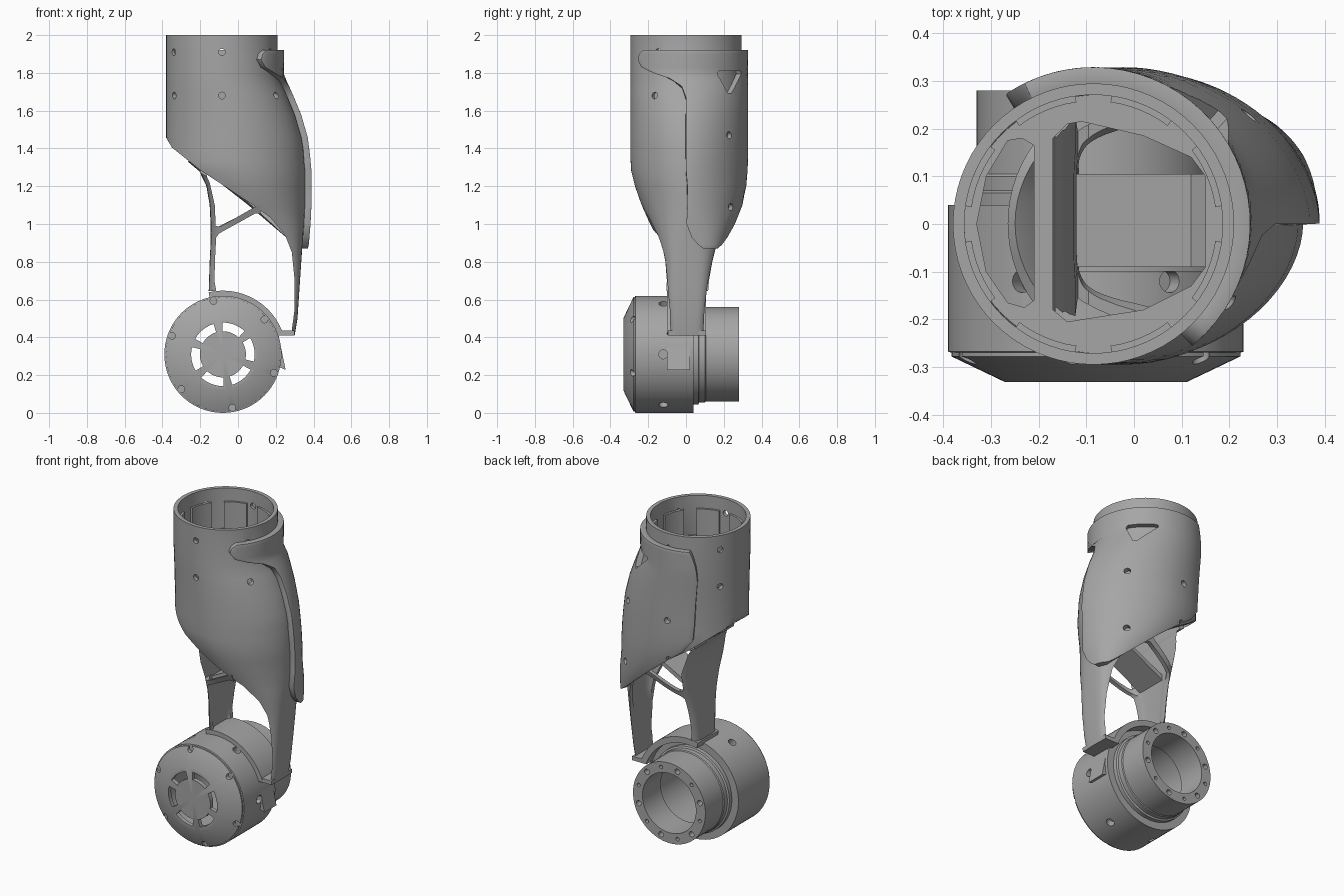
import bpy, bmesh
from math import sin, cos, radians, pi, copysign
from mathutils import Matrix, Vector

if "Cube" in bpy.data.objects:
    bpy.data.objects.remove(bpy.data.objects["Cube"])

grey = bpy.data.materials.new("mid_grey")
grey.use_nodes = True
grey.diffuse_color = (0.38, 0.38, 0.38, 1)
grey.node_tree.nodes["Principled BSDF"].inputs["Base Color"].default_value = (0.38, 0.38, 0.38, 1)

AX = -0.085          # tube axis in x
JX, JZ = -0.08, 0.31   # joint axis


def make(name, bm):
    bmesh.ops.recalc_face_normals(bm, faces=bm.faces)
    mesh = bpy.data.meshes.new(name)
    bm.to_mesh(mesh)
    bm.free()
    mesh.materials.append(grey)
    ob = bpy.data.objects.new(name, mesh)
    bpy.context.collection.objects.link(ob)
    return ob


def finish(ob, thick=0, cutters=(), bevel=0):
    """Solidify, bevel, cut, bake the result and shade it."""
    if thick:
        m = ob.modifiers.new("wall", "SOLIDIFY")
        m.thickness, m.offset = thick, -1
    if bevel:
        m = ob.modifiers.new("edge", "BEVEL")
        m.width, m.segments, m.angle_limit = bevel, 2, radians(50)
    for c in cutters:
        m = ob.modifiers.new("cut", "BOOLEAN")
        m.object, m.operation, m.solver = c, "DIFFERENCE", "EXACT"
    deps = bpy.context.evaluated_depsgraph_get()
    baked = bpy.data.meshes.new_from_object(ob.evaluated_get(deps))
    ob.modifiers.clear()
    ob.data = baked
    for c in cutters:
        bpy.data.objects.remove(c)
    bpy.ops.object.select_all(action="DESELECT")
    ob.select_set(True)
    bpy.context.view_layer.objects.active = ob
    bpy.ops.object.shade_smooth_by_angle(angle=radians(35))
    return ob


def add_prism(bm, pts, start, depth, matrix=Matrix()):
    """Polygon in local xy, extruded along local z."""
    f = bm.faces.new([bm.verts.new(matrix @ Vector((x, y, start))) for x, y in pts])
    ext = bmesh.ops.extrude_face_region(bm, geom=[f])["geom"]
    move = matrix.to_3x3() @ Vector((0, 0, depth))
    bmesh.ops.translate(bm, vec=move, verts=[v for v in ext if isinstance(v, bmesh.types.BMVert)])


def arc(r0, r1, a0, a1, n=12):
    ang = [radians(a0 + (a1 - a0) * i / n) for i in range(n + 1)]
    return [(r1 * cos(a), r1 * sin(a)) for a in ang] + [(r0 * cos(a), r0 * sin(a)) for a in reversed(ang)]


def circle(r, n=16):
    return [(r * cos(2 * pi * i / n), r * sin(2 * pi * i / n)) for i in range(n)]


# local xy -> world xz, local z -> world -y
FRONT = Matrix.Rotation(pi / 2, 4, "X")
JOINT = Matrix.Translation((JX, 0, JZ)) @ FRONT


def radial(az, z):
    """Local z points outward from the tube axis, local y points up."""
    return Matrix.Translation((AX, 0, z)) @ Matrix.Rotation(radians(az + 90), 4, "Z") @ FRONT


def front_prism(name, pts, y0, y1, base=FRONT):
    bm = bmesh.new()
    add_prism(bm, pts, -y1, y1 - y0, base)
    return make(name, bm)


def radial_holes(spots, r, start=0.15):
    bm = bmesh.new()
    for az, z in spots:
        add_prism(bm, circle(r), start, 0.5, radial(az, z))
    return make("holes", bm)


# Leg sections: height, strut left, right, front, back
ROWS = [(2, -.38, .21, -.295, .295), (1.79, -.38, .21, -.295, .295), (1.7, -.38, .25, -.295, .295),
        (1.58, -.38, .3, -.295, .295), (1.46, -.38, .335, -.295, .295), (1.4, -.345, .345, -.295, .295),
        (1.33, -.265, .35, -.293, .295), (1.28, -.205, .355, -.29, .292), (1.2, -.167, .355, -.27, .285),
        (1.1, -.15, .355, -.235, .265), (1, -.145, .35, -.19, .23), (.9, -.145, .342, -.155, .19),
        (.8, -.15, .335, -.13, .16), (.65, -.155, .325, -.115, .13), (.5, -.15, .315, -.105, .115),
        (.41, -.15, .3, -.1, .11)]


def ramp(z, top, span):
    return min(1, max(0, (top - z) / span))


def section_point(z, a, grow=0, strut=False):
    for hi, lo in zip(ROWS, ROWS[1:]):
        if z >= lo[0]:
            break
    t = (z - lo[0]) / (hi[0] - lo[0])
    xl, xr, yf, yb = [l + (h - l) * t for h, l in zip(hi[1:], lo[1:])]
    c, s = cos(a), sin(a)
    # the shell keeps the tube's width; the strut bends in and is squarer
    if not strut:
        xl = -.38 + .235 * ramp(z, 1.3, .3)
    if strut and c < 0:
        e = 2 / (2 + 3 * ramp(z, 1.33, .25))
    else:
        e = 2 / (2 - .15 * ramp(z, 1.7, .2) * (c > 0) + 3.1 * ramp(z, 1.05, .4))
    return Vector(((xl + xr) / 2 + ((xr - xl) / 2 + grow) * copysign(abs(c) ** e, c),
                   (yf + yb) / 2 + ((yb - yf) / 2 + grow) * copysign(abs(s) ** e, s), z))


def skin(rows, closed):
    bm = bmesh.new()
    grid = [[bm.verts.new(p) for p in row] for row in rows]
    n = len(grid[0])
    for a, b in zip(grid, grid[1:]):
        for i in range(n if closed else n - 1):
            j = (i + 1) % n
            bm.faces.new((a[i], b[i], b[j], a[j]))
    return bm


def leg_skin(rows, strut):
    return skin([[section_point(r[0], 2 * pi * i / 72, 0, strut) for i in range(72)] for r in rows], True)


# Leg shell, cut off along a diagonal, with the outer strut and screw holes
below = [(-.6, .3), (.285, .3), (.285, .44), (.3, .55), (.3, .7), (.285, .85), (.25, .94), (.17, 1.035),
         (.08, 1.1), (-.2, 1.285), (-.35, 1.405), (-.385, 1.465), (-.6, 1.47)]
screws = [(az, z) for az in (-150, -90, -30, 90, 150) for z in (1.68, 1.91)]
finish(make("leg_shell", leg_skin(ROWS, False)), .024,
       [front_prism("below", below, -1, 1), radial_holes(screws, .018)])

# Inner strut with its triangular window
window = [(-.19, 1.5), (-.175, 1.27), (-.15, 1.22), (-.123, 1.1), (-.118, .99), (-.095, .985), (.08, 1.085),
          (.12, 1.1), (.12, 1), (.6, 1), (.6, 1.5)]
fork = [(-.6, .3), (.6, .3), (.6, 1.04), (.09, 1.055), (-.1, .95), (-.115, .93), (-.12, .85), (-.125, .7),
        (-.115, .645), (-.6, .645)]
finish(make("inner_strut", leg_skin(ROWS[6:], True)), .024,
       [front_prism("window", window, -1, 1), front_prism("fork_gap", fork, -1, 1)])
finish(front_prism("inner_wall", [(-.21, 1.73), (-.17, 1.73), (-.165, 1.25), (-.2, 1.27)], -.19, .2))

# Truss bar, arch over the joint and foot
finish(front_prism("truss_bar", [(-.135, .97), (.12, 1.1), (.15, 1.09), (-.12, .945)], -.09, .105))
finish(front_prism("joint_arch", arc(.3, .337, 20, 103, 24), -.1, .105, JOINT))
finish(front_prism("strut_foot", [(.2, .41), (.298, .41), (.3, .435), (.2, .435)], -.095, .105))

# Cover panel: height, start angle, end angle
COVER = [(1.92, -44, 116), (1.9, -49, 118), (1.87, -51, 120), (1.83, -46, 122), (1.8, -32, 123), (1.77, -15, 124),
         (1.73, -4, 125), (1.67, 0, 125), (1.58, 0, 125), (1.46, 0, 125), (1.36, 0, 124), (1.28, 0, 116),
         (1.2, 0, 106), (1.1, -2, 92), (1, -3, 78), (.93, 1, 64), (.89, 6, 51), (.87, 12, 40)]
cover = make("cover_panel", skin([[section_point(z, radians(a0 + (a1 - a0) * i / 30), .034) for i in range(31)]
                                  for z, a0, a1 in COVER], False))
bm = bmesh.new()
add_prism(bm, [(-.1, .055), (-.09, .07), (.08, .07), (.085, .055), (-.035, -.05), (-.06, -.05)], .1, .5,
          radial(48, 1.74))
vent = make("vent", bm)
cover_holes = radial_holes([(35, 1.47), (35, 1.09), (92, 1.47), (92, 1.22)], .019)
# orient the wall inward before thickening
bm = bmesh.new()
bm.from_mesh(cover.data)
bm.faces.ensure_lookup_table()
mid = bm.faces[len(bm.faces) // 2]
if mid.normal.dot(mid.calc_center_median() - Vector((AX, 0, mid.calc_center_median().z))) < 0:
    bmesh.ops.reverse_faces(bm, faces=bm.faces)
bm.to_mesh(cover.data)
bm.free()
finish(cover, .04, [vent, cover_holes], .008)

# Inner deck with two openings
bm = bmesh.new()
add_prism(bm, circle(.285, 64), 1.72, .03, Matrix.Translation((AX, 0, 0)))
deck = make("inner_deck", bm)
bm = bmesh.new()
add_prism(bm, [(-.21, -.16), (-.21, .165), (-.235, .18), (-.265, .175), (-.31, .1), (-.33, 0),
               (-.31, -.1), (-.265, -.165), (-.23, -.175)], 1.5, .5)
add_prism(bm, [(-.17, -.18), (-.14, -.205), (.02, -.18), (.12, -.13), (.15, -.09), (.15, .1), (.12, .14),
               (.02, .185), (-.11, .215), (-.14, .21), (-.17, .18)], 1.5, .5)
finish(deck, 0, [make("openings", bm)])

# Locking pads inside the tube rim
bm = bmesh.new()
for k in range(8):
    add_prism(bm, arc(.258, .28, k * 45 + 8, k * 45 + 37, 6), 1.74, .18, Matrix.Translation((AX, 0, 0)))
finish(make("rim_pads", bm))

# Joint housing: turned profile (radius, y)
PROFILE = [(0, -.332), (.19, -.332), (.303, -.278), (.303, -.27), (.31, -.268), (.31, .04), (.265, .04), (.265, .065),
           (.255, .07), (.255, .1), (.25, .105), (.25, .28), (.185, .28), (.185, .1), (.2, .1), (.2, -.305), (0, -.305)]
bm = bmesh.new()
vs = [bm.verts.new((JX + r, y, JZ)) for r, y in PROFILE]
es = [bm.edges.new(p) for p in zip(vs, vs[1:])]
bmesh.ops.spin(bm, geom=vs + es, cent=(JX, 0, JZ), axis=(0, 1, 0), angle=2 * pi, steps=72, use_merge=True)
bmesh.ops.remove_doubles(bm, verts=bm.verts, dist=1e-4)
housing = make("joint_housing", bm)

slots, bolts = bmesh.new(), bmesh.new()
for k in range(6):
    add_prism(slots, arc(.122, .168, k * 60 - 13, k * 60 + 31, 8), .28, .1, JOINT)
    a = radians(100 + k * 60)
    add_prism(bolts, circle(.018), .27, .1, JOINT @ Matrix.Translation((.287 * cos(a), .287 * sin(a), 0)))
    # side screw holes
    side = Matrix.Translation((JX, -.12, JZ)) @ Matrix.Rotation(radians(k * 60), 4, "Y") @ Matrix.Rotation(pi / 2, 4, "Y")
    add_prism(bolts, circle(.024), .27, .1, side)
for k in range(12):
    a = radians(15 + k * 30)
    add_prism(bolts, circle(.017 if k % 2 else .011, 12), -.3, .07,
              JOINT @ Matrix.Translation((.218 * cos(a), .218 * sin(a), 0)))
finish(housing, 0, [make("slots", slots), make("bolt_holes", bolts)])

# Stop wedge on the side of the joint
finish(front_prism("stop_wedge", [(.2, .41), (.215, .41), (.252, .228), (.2, .25)], -.1, .02))
